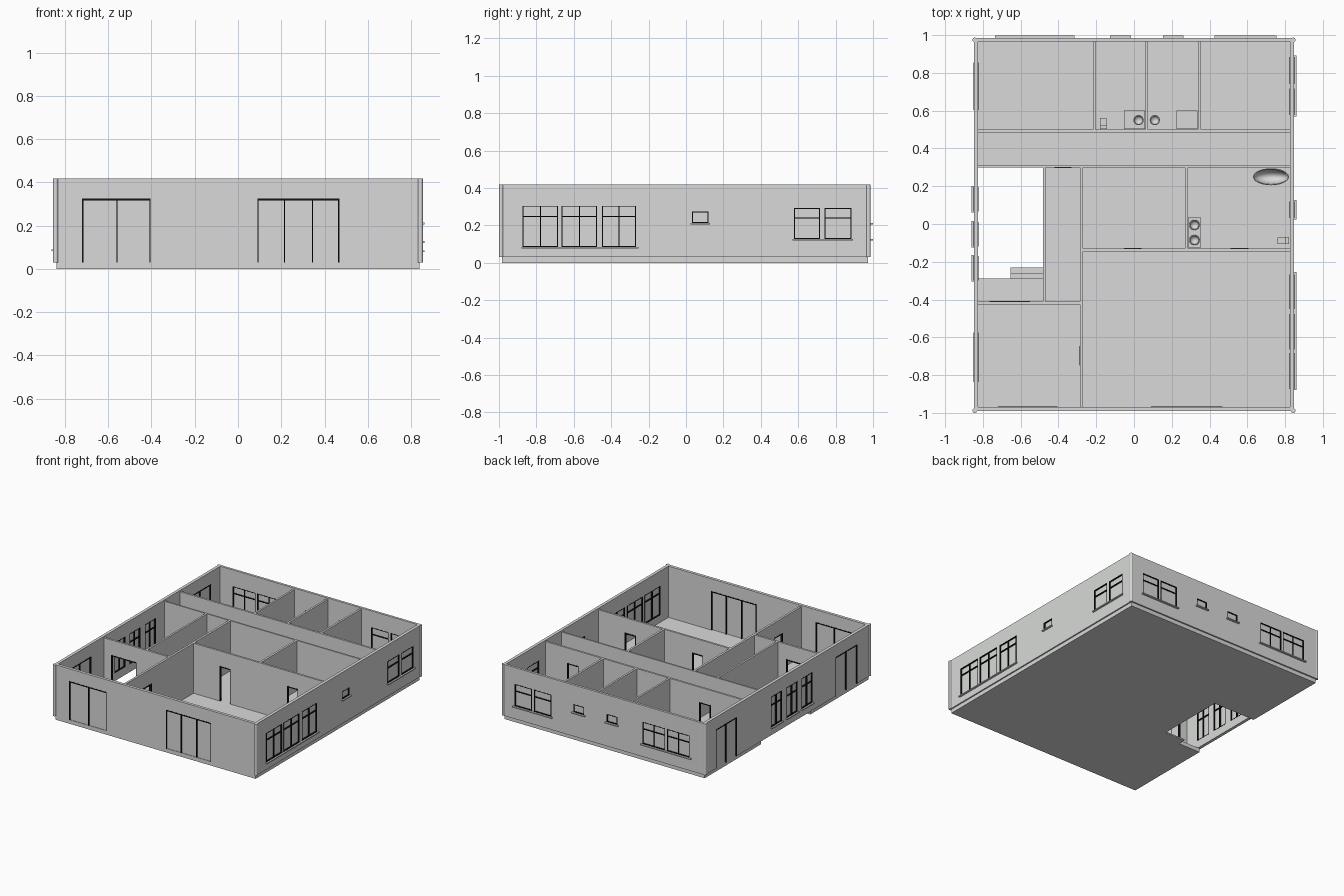
import bpy, bmesh, math
from mathutils import Matrix, Vector

if "Cube" in bpy.data.objects:
    bpy.data.objects.remove(bpy.data.objects["Cube"])


def material(name, colour):
    mat = bpy.data.materials.new(name)
    mat.diffuse_color = (*colour, 1)
    mat.use_nodes = True
    mat.node_tree.nodes["Principled BSDF"].inputs["Base Color"].default_value = mat.diffuse_color
    return mat


grey = material("plaster_grey", (0.69, 0.70, 0.69))
black = material("frame_black", (0.006, 0.006, 0.006))

FLOOR, TOP, INNER_TOP = 0.03, 0.418, 0.408


def finish(name, bm, smooth=False, mat=grey):
    me = bpy.data.meshes.new(name)
    bm.to_mesh(me)
    bm.free()
    me.materials.append(mat)
    ob = bpy.data.objects.new(name, me)
    bpy.context.collection.objects.link(ob)
    if smooth:
        bpy.ops.object.select_all(action='DESELECT')
        ob.select_set(True)
        bpy.context.view_layer.objects.active = ob
        bpy.ops.object.shade_smooth_by_angle(angle=math.radians(35))
    return ob


def add_box(bm, x, y, z):
    size = Vector((x[1] - x[0], y[1] - y[0], z[1] - z[0]))
    mid = Vector((x[0] + x[1], y[0] + y[1], z[0] + z[1])) / 2
    bmesh.ops.create_cube(bm, size=1, matrix=Matrix.Translation(mid) @ Matrix.Diagonal((*size, 1)))


def box(name, x, y, z):
    bm = bmesh.new()
    add_box(bm, x, y, z)
    return finish(name, bm)


def along(bm, axis, run, across, z):
    """Box whose long direction follows the wall axis."""
    if axis == 'x':
        add_box(bm, run, across, z)
    else:
        add_box(bm, across, run, z)


def wall(name, axis, across, run, openings=(), top=TOP):
    """Wall with rectangular openings given as (start, end, z0, z1)."""
    bm = bmesh.new()
    pos = run[0]
    for a, b, z0, z1 in sorted(openings):
        along(bm, axis, (pos, a), across, (FLOOR, top))
        if z0 > FLOOR + 0.001:
            along(bm, axis, (a, b), across, (FLOOR, z0))
        along(bm, axis, (a, b), across, (z1, top))
        pos = b
    along(bm, axis, (pos, run[1]), across, (FLOOR, top))
    finish(name, bm)


def frame(name, axis, across, opening, mullions=(), transom=None, w=0.005):
    """Black frame bars with optional mullions and transom."""
    a, b, z0, z1 = opening
    bm = bmesh.new()
    base = z0
    for s in (a, b - w):
        along(bm, axis, (s, s + w), across, (z0, z1))
    head = w * 1.7 if z0 == FLOOR else w
    along(bm, axis, (a + w, b - w), across, (z1 - head, z1))
    if z0 > FLOOR:
        along(bm, axis, (a + w, b - w), across, (z0, z0 + w))
        base = z0 + w
    for m in mullions:
        along(bm, axis, (m - w / 2, m + w / 2), across, (base, z1 - head))
    if transom:
        along(bm, axis, (a + w, b - w), across, (transom, transom + w))
    finish(name, bm, mat=black)


def pane(name, axis, across, opening):
    a, b, z0, z1 = opening
    c = sum(across) / 2
    bm = bmesh.new()
    along(bm, axis, (a, b), (c - 0.002, c + 0.002), (z0, z1))
    finish(name, bm)


# Openings of the outer walls: (start, end, z0, z1), mullions, transom
def window(a, b, z0, z1, transom=None, split=False):
    return ((a, b, z0, z1), [(a + b) / 2] if split else [], transom)


front = [((-0.72, -0.405, FLOOR, 0.325), [-0.56], None),
         ((0.09, 0.468, FLOOR, 0.325), [0.215, 0.345], None)]
right = [window(-0.874, -0.684, 0.085, 0.305, 0.246, True),
         window(-0.665, -0.476, 0.085, 0.305, 0.246, True),
         window(-0.449, -0.267, 0.085, 0.305, 0.246, True),
         window(0.032, 0.12, 0.214, 0.273),
         window(0.577, 0.717, 0.128, 0.294, 0.238),
         window(0.74, 0.885, 0.128, 0.294, 0.238)]
back = [window(-0.72, -0.53, 0.128, 0.294, 0.238, True),
        window(-0.515, -0.325, 0.128, 0.294, 0.238, True),
        window(-0.115, -0.025, 0.214, 0.273),
        window(0.163, 0.253, 0.214, 0.273),
        window(0.437, 0.583, 0.128, 0.294, 0.238),
        window(0.6, 0.745, 0.128, 0.294, 0.238)]
left = [window(0.604, 0.854, FLOOR, 0.325, None, True),
        window(-0.836, -0.575, FLOOR, 0.325, None, True)]
left += [window(c - 0.065, c + 0.065, 0.09, 0.32, 0.25, True) for c in (0.13, -0.055, -0.235)]

# Outer walls with windows and glazed doors
for name, axis, across, run, items in (
        ("front_wall", 'x', (-0.99, -0.968), (-0.848, 0.848), front),
        ("back_wall", 'x', (0.966, 0.984), (-0.848, 0.848), back),
        ("right_wall", 'y', (0.825, 0.848), (-0.968, 0.966), right),
        ("left_wall", 'y', (-0.848, -0.825), (-0.968, 0.966), left)):
    wall(name, axis, across, run, [i[0] for i in items])
    deep = (across[0] - 0.001, across[1] + 0.001)
    for n, (op, mull, tr) in enumerate(items):
        frame(f"{name}_frame_{n}", axis, deep, op, mull, tr)
        pane(f"{name}_pane_{n}", axis, across, op)

# Rounded corner posts
bm = bmesh.new()
for x in (-0.843, 0.843):
    for y in (-0.988, 0.975):
        bmesh.ops.create_cone(bm, cap_ends=True, segments=16, radius1=0.012, radius2=0.012,
                              depth=TOP - FLOOR, matrix=Matrix.Translation((x, y, (TOP + FLOOR) / 2)))
finish("corner_posts", bm, True)

# Window sills
for n, (a, b, z) in enumerate(((-0.88, -0.255, 0.085), (0.024, 0.128, 0.214), (0.57, 0.893, 0.128))):
    box(f"right_sill_{n}", (0.84, 0.861), (a, b), (z - 0.008, z))
for n, (a, b, z) in enumerate(((-0.735, -0.315, 0.128), (-0.126, -0.016, 0.214),
                               (0.153, 0.263, 0.214), (0.426, 0.755, 0.128))):
    box(f"back_sill_{n}", (a, b), (0.98, 0.999), (z - 0.008, z))
for n, c in enumerate((0.13, -0.055, -0.235)):
    box(f"left_sill_{n}", (-0.861, -0.84), (c - 0.07, c + 0.07), (0.082, 0.09))

# Floor slab around the stairwell, and the two descending steps
for name, x, y in (("floor_back", (-0.838, 0.838), (0.30, 0.973)),
                   ("floor_middle", (-0.482, 0.838), (-0.288, 0.30)),
                   ("floor_front", (-0.838, 0.838), (-0.985, -0.288))):
    box(name, x, y, (0, FLOOR))
box("upper_step", (-0.653, -0.482), (-0.288, -0.26), (0, 0.02))
box("lower_step", (-0.653, -0.482), (-0.26, -0.23), (0, 0.01))


# Inner partitions with door openings
def door(a, b):
    return (a, b, FLOOR, 0.295)


for name, axis, across, run, doors in (
        ("hall_back_partition", 'x', (0.485, 0.50), (-0.825, 0.825),
         [door(-0.56, -0.46), door(-0.13, -0.06), door(0.15, 0.22), door(0.55, 0.645)]),
        ("hall_front_partition", 'x', (0.298, 0.31), (-0.825, 0.825), [door(-0.42, -0.33)]),
        ("living_partition", 'x', (-0.145, -0.13), (-0.271, 0.825),
         [door(-0.052, 0.04), door(0.51, 0.605)]),
        ("stair_partition", 'x', (-0.425, -0.41), (-0.825, -0.287), [door(-0.765, -0.55)]),
        ("bedroom_partition", 'y', (-0.217, -0.203), (0.50, 0.966), []),
        ("washroom_partition", 'y', (0.06, 0.075), (0.50, 0.966), []),
        ("back_right_partition", 'y', (0.34, 0.355), (0.50, 0.966), []),
        ("stairwell_partition", 'y', (-0.482, -0.468), (-0.41, 0.298), []),
        ("long_partition", 'y', (-0.287, -0.271), (-0.968, 0.298), [door(-0.75, -0.645)]),
        ("bathroom_partition", 'y', (0.271, 0.287), (-0.13, 0.298), [])):
    wall(name, axis, across, run, doors, INNER_TOP)
    lip = 0.0005 if name.startswith("hall") else 0.002
    wide = (across[0] - 0.0005, across[1] + lip)
    for n, d in enumerate(doors):
        frame(f"{name}_door_frame_{n}", axis, wide, d)


# Sanitary fittings
def bowl(name, x, y, rx, ry, z_top, depth, segs=24):
    """Open half-ellipsoid basin with wall thickness."""
    bm = bmesh.new()
    bmesh.ops.create_uvsphere(bm, u_segments=segs, v_segments=12, radius=1)
    bmesh.ops.delete(bm, geom=[v for v in bm.verts if v.co.z > 0.01], context='VERTS')
    bmesh.ops.transform(bm, verts=bm.verts,
                        matrix=Matrix.Translation((x, y, z_top)) @ Matrix.Diagonal((rx, ry, depth, 1)))
    ob = finish(name, bm, True)
    mod = ob.modifiers.new("thickness", 'SOLIDIFY')
    mod.thickness = 0.005
    mod.offset = -1


def toilet(name, x, y, dx, dy):
    """Pan running from (x, y) at the wall towards (dx, dy) with a cistern."""
    def span(c, d, a, b, half):
        return tuple(sorted((c + d * a, c + d * b))) if d else (c - half, c + half)
    box(name + "_pan", span(x, dx, 0.02, 0.06, 0.017), span(y, dy, 0.02, 0.06, 0.017), (FLOOR, 0.082))
    box(name + "_cistern", span(x, dx, 0, 0.02, 0.018), span(y, dy, 0, 0.02, 0.018), (FLOOR, 0.125))


bowl("bathtub", 0.725, 0.25, 0.095, 0.045, 0.105, 0.075, 32)
toilet("bathroom_toilet", 0.82, -0.088, -1, 0)
toilet("washroom_toilet", -0.162, 0.502, 0, 1)
box("vanity_counter", (0.288, 0.353), (-0.128, 0.037), (0.108, 0.116))
for n, (x, y) in enumerate(((0.32, -0.005), (0.32, -0.085), (0.024, 0.55), (0.11, 0.55))):
    bowl(f"washbasin_{n}", x, y, 0.027, 0.027, 0.135, 0.024)
for n, x in enumerate((-0.053, 0.226)):
    box(f"shower_tray_{n}", (x, x + 0.111), (0.502, 0.60), (FLOOR, 0.038))
    bm = bmesh.new()
    bmesh.ops.create_cone(bm, cap_ends=True, segments=16, radius1=0.014, radius2=0.014, depth=0.003,
                          matrix=Matrix.Translation((x + 0.055, 0.53, 0.039)))
    finish(f"shower_drain_{n}", bm)
